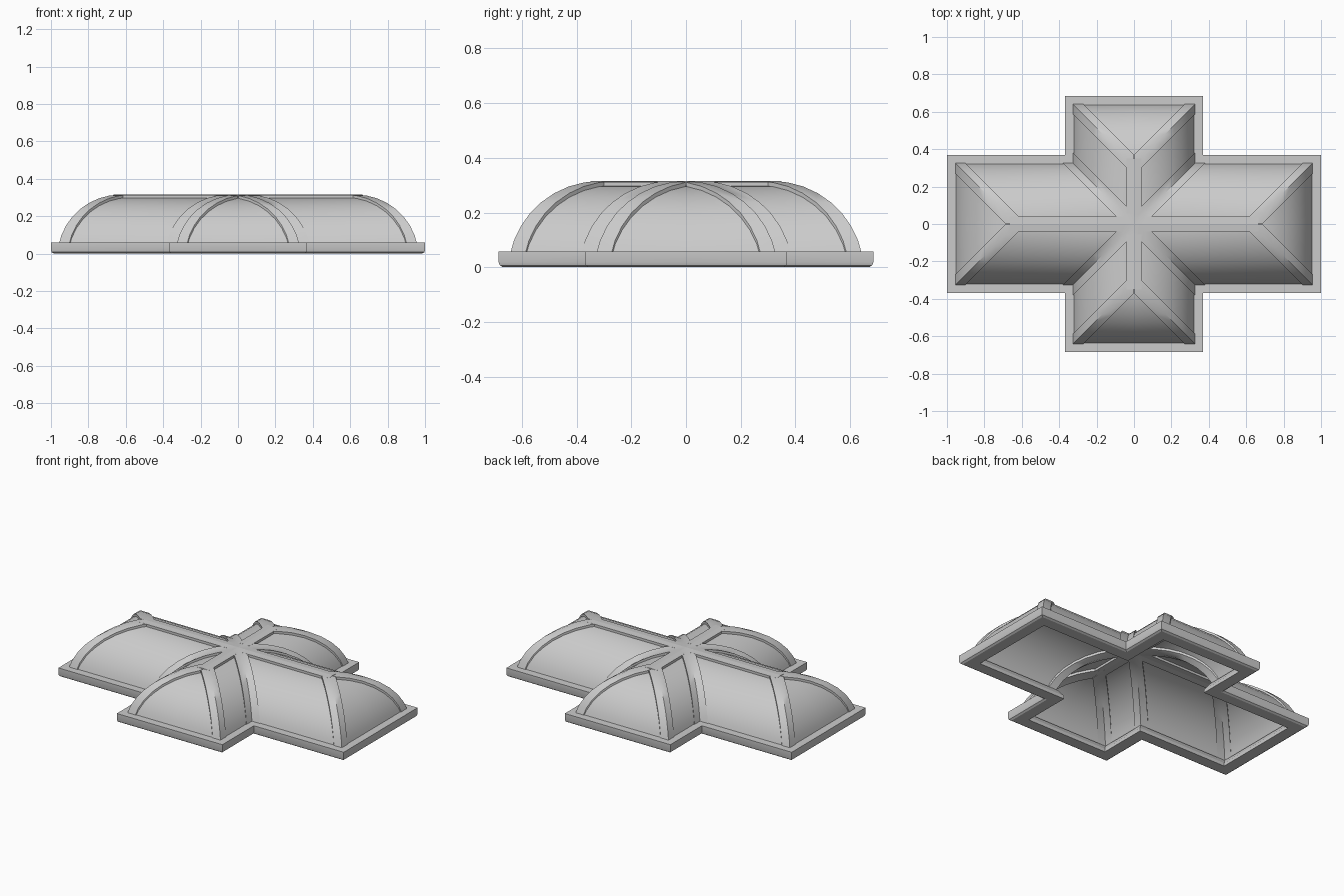
import bpy
import bmesh
import math

cube = bpy.data.objects.get("Cube")
if cube:
    bpy.data.objects.remove(cube, do_unlink=True)

LIP = 0.04              # ledge of the frame outside the vault
HALF = 0.33             # half width of each vault arm
ARMS = ((0.645, False), (0.96, True))   # arm length, lies along x
TOP, RADIUS = 0.30, 0.336
STEPS = 8
BAND = 0.055            # rib width on each side of a hip or valley
LIFT = 0.015            # rib projection above and below the shell

grey = bpy.data.materials.new("stone_grey")
grey.use_nodes = True
grey.diffuse_color = (0.6, 0.6, 0.6, 1)
shader = grey.node_tree.nodes["Principled BSDF"]
shader.inputs["Base Color"].default_value = grey.diffuse_color
shader.inputs["Roughness"].default_value = 0.7

# Barrel profile: (distance in from the eaves, height)
sweep = math.asin(HALF / RADIUS)
PROFILE = []
for i in range(STEPS + 1):
    a = sweep * (1 - i / STEPS)
    PROFILE.append((HALF - RADIUS * math.sin(a), TOP - RADIUS + RADIUS * math.cos(a)))


def place(x, y, z, along_x):
    return (y, x, z) if along_x else (x, y, z)


def loft(bm, rows, closed=False, caps=False):
    """Skin a list of point rows, welding points that coincide."""
    known = {}

    def vert(p):
        key = tuple(round(c, 5) for c in p)
        if key not in known:
            known[key] = bm.verts.new(p)
        return known[key]

    grid = [[vert(p) for p in row] for row in rows]
    faces = []
    n = len(grid[0])
    for r, s in zip(grid, grid[1:]):
        for j in range(n if closed else n - 1):
            k = (j + 1) % n
            corners = list(dict.fromkeys((r[j], r[k], s[k], s[j])))
            if len(corners) > 2:
                faces.append(bm.faces.new(corners))
    if caps:
        for row in (grid[0], grid[-1]):
            ring = list(dict.fromkeys(row))
            if len(ring) > 2:
                faces.append(bm.faces.new(ring))
    return faces


def finish(name, bm, angle=35):
    """Make a quadrant into an object mirrored to all four sides."""
    mesh = bpy.data.meshes.new(name)
    bm.to_mesh(mesh)
    bm.free()
    mesh.materials.append(grey)
    obj = bpy.data.objects.new(name, mesh)
    bpy.context.scene.collection.objects.link(obj)
    bpy.ops.object.select_all(action="DESELECT")
    obj.select_set(True)
    bpy.context.view_layer.objects.active = obj
    bpy.ops.object.shade_smooth_by_angle(angle=math.radians(angle))
    mirror = obj.modifiers.new("four_sides", "MIRROR")
    mirror.use_axis = (True, True, False)
    mirror.merge_threshold = 0.0001
    return obj


def add_rib(bm, rows):
    """Closed strip that follows rows of surface points."""
    rings = []
    for row in rows:
        upper = [(x, y, z + LIFT) for x, y, z in row]
        lower = [(x, y, z - LIFT) for x, y, z in reversed(row)]
        rings.append(upper + lower)
    faces = loft(bm, rings, closed=True, caps=True)
    bmesh.ops.recalc_face_normals(bm, faces=faces)


# Vault shell: a side panel and half an end panel for each arm
bm = bmesh.new()
for length, along_x in ARMS:
    side = [[place(HALF - d, HALF - d, z, along_x),
             place(HALF - d, length - d, z, along_x)] for d, z in PROFILE]
    end = [[place(0, length - d, z, along_x),
            place(HALF - d, length - d, z, along_x)] for d, z in PROFILE]
    for face in loft(bm, side) + loft(bm, end):
        face.normal_update()
        if face.normal.z < 0:
            face.normal_flip()
finish("vault_shell", bm)

# Hip ribs at the outer corners of the arms
bm = bmesh.new()
for length, along_x in ARMS:
    add_rib(bm, [[place(HALF - d, length - d - BAND, z, along_x),
                  place(HALF - d, length - d, z, along_x),
                  place(max(HALF - d - BAND, 0), length - d, z, along_x)]
                 for d, z in PROFILE])
finish("hip_ribs", bm)

# Valley ribs crossing at the centre
bm = bmesh.new()
add_rib(bm, [[(HALF - d, HALF - d + BAND, z),
              (HALF - d, HALF - d, z),
              (HALF - d + BAND, HALF - d, z)] for d, z in PROFILE])
finish("valley_ribs", bm)

# Ridge ribs: flat strips along the top of each arm
bm = bmesh.new()
for length, along_x in ARMS:
    add_rib(bm, [[place(x, y, TOP - drop, along_x)
                  for x, drop in ((-0.04, 0.003), (0, 0), (0.04, 0.003))]
                 for y in (BAND, length - HALF + 0.035)])
bmesh.ops.bisect_plane(bm, geom=bm.verts[:] + bm.edges[:] + bm.faces[:],
                       plane_co=(0, 0, 0), plane_no=(-1, 0, 0), clear_outer=True)
bmesh.ops.bisect_plane(bm, geom=bm.verts[:] + bm.edges[:] + bm.faces[:],
                       plane_co=(0, 0, 0), plane_no=(0, -1, 0), clear_outer=True)
finish("ridge_ribs", bm)

# Moulded base frame swept round the cross outline: (inset, height)
MOULDING = ((0.015, 0), (0.004, 0.007), (0, 0.018), (0, 0.058), (LIP, 0.058),
            (0.06, 0.058), (0.075, 0.035), (0.085, 0.02), (0.085, 0))
wide = HALF + LIP
long_y, long_x = (length + LIP for length, _ in ARMS)
outline = ((0, long_y), (wide, long_y), (wide, wide), (long_x, wide), (long_x, 0))
bm = bmesh.new()
rings = [[(x - s if x else 0, y - s if y else 0, z) for s, z in MOULDING]
         for x, y in outline]
faces = loft(bm, rings, closed=True)
bmesh.ops.recalc_face_normals(bm, faces=faces)
finish("base_frame", bm, 25)
